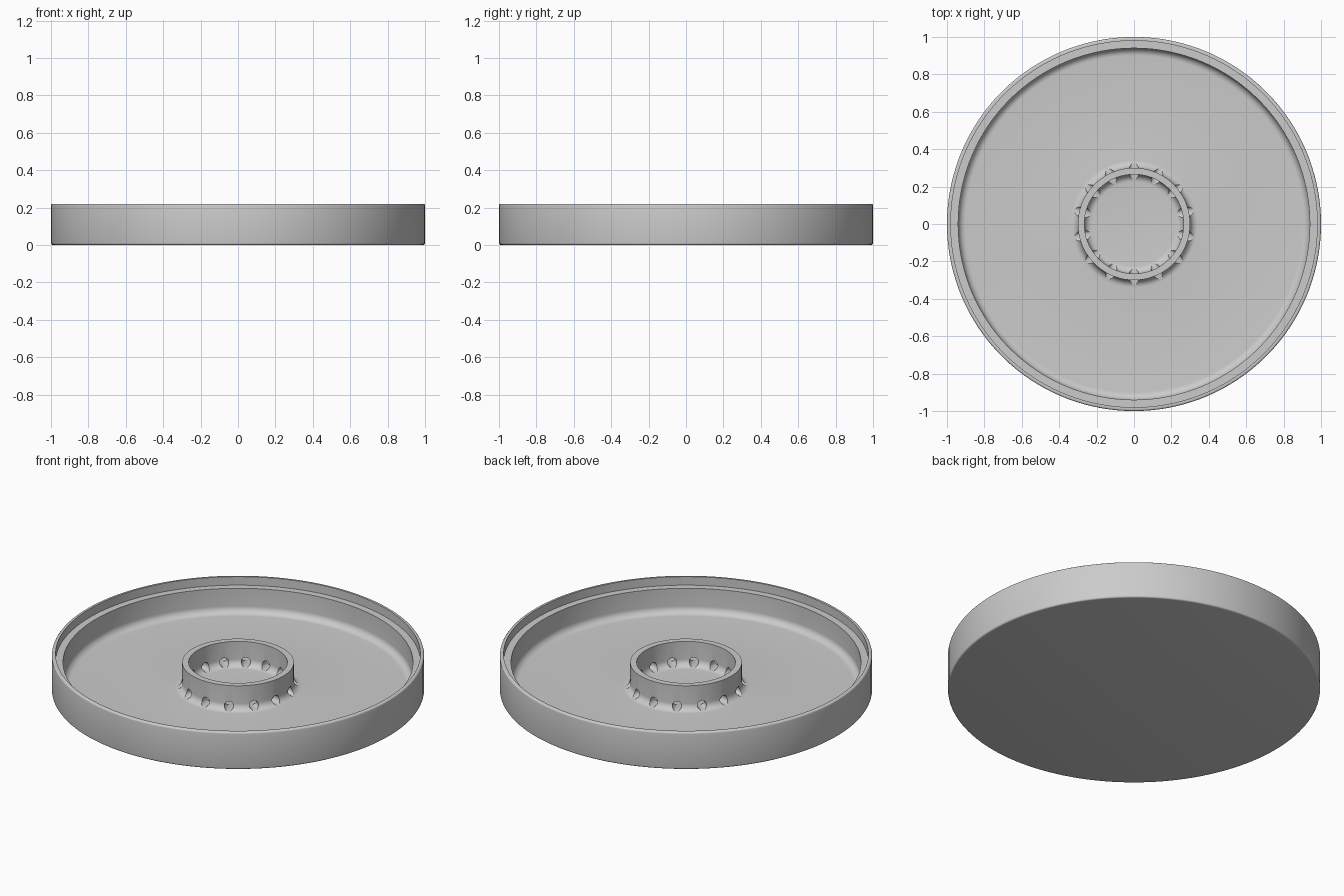
import bpy, bmesh, math
from mathutils import Matrix, Vector

cube = bpy.data.objects.get("Cube")
if cube:
    bpy.data.objects.remove(cube, do_unlink=True)

SEGMENTS = 140
HEIGHT, LEDGE, FLOOR = 0.22, 0.17, 0.025
FILLET, EDGE = 0.04, 0.01
RING_OUT, RING_IN, WALL_IN, RIM_IN = 0.30, 0.265, 0.94, 0.98
HOLES = 14

grey = bpy.data.materials.new("plain grey")
grey.use_nodes = True
colour = (0.6, 0.6, 0.6, 1)
grey.diffuse_color = colour
grey.node_tree.nodes["Principled BSDF"].inputs["Base Color"].default_value = colour


def arc(r, z, radius, start, end, steps=8):
    """Points on a circular arc in the radius/height plane."""
    angles = [math.radians(start + (end - start) * i / steps) for i in range(steps + 1)]
    return [(r + radius * math.cos(a), z + radius * math.sin(a)) for a in angles]


def mesh_object(name, bm):
    mesh = bpy.data.meshes.new(name)
    bm.to_mesh(mesh)
    bm.free()
    mesh.materials.append(grey)
    obj = bpy.data.objects.new(name, mesh)
    bpy.context.collection.objects.link(obj)
    return obj


# Dish cross-section, from the underside centre round to the floor centre
low = FLOOR + FILLET
profile = [(0, 0)]
profile += arc(1 - EDGE, EDGE, EDGE, -90, 0, 4)
profile += arc(1 - EDGE, HEIGHT - EDGE, EDGE, 0, 90, 4)
profile += [(RIM_IN, HEIGHT), (RIM_IN, LEDGE), (WALL_IN, LEDGE)]
profile += arc(WALL_IN - FILLET, low, FILLET, 0, -90)
profile += arc(RING_OUT + FILLET, low, FILLET, 270, 180)
profile += [(RING_OUT, LEDGE), (RING_IN, LEDGE)]
profile += arc(RING_IN - FILLET, low, FILLET, 0, -90)
profile += [(0, FLOOR)]

# Lathe the dish with its rim, ledge, floor and central ring
bm = bmesh.new()
verts = [bm.verts.new((r, 0, z)) for r, z in profile]
edges = [bm.edges.new(pair) for pair in zip(verts, verts[1:])]
bmesh.ops.spin(bm, geom=verts + edges, cent=(0, 0, 0), axis=(0, 0, 1),
               angle=math.tau, steps=SEGMENTS)
bmesh.ops.remove_doubles(bm, verts=bm.verts[:], dist=1e-5)
bmesh.ops.recalc_face_normals(bm, faces=bm.faces[:])
dish = mesh_object("dish", bm)

# Round drain holes pierced radially through the base of the ring
bm = bmesh.new()
for i in range(HOLES):
    turn = Matrix.Rotation(math.tau * i / HOLES + math.pi / 2, 4, "Z")
    place = Matrix.Translation(Vector((0.285, 0, 0.0515)))
    bmesh.ops.create_cone(bm, cap_ends=True, segments=32, radius1=0.025, radius2=0.025,
                          depth=0.16, matrix=turn @ place @ Matrix.Rotation(math.pi / 2, 4, "Y"))
cutter = mesh_object("drain_hole_cutter", bm)
cutter.hide_render = True

cut = dish.modifiers.new("drain_holes", "BOOLEAN")
cut.operation = "DIFFERENCE"
cut.solver = "EXACT"
cut.object = cutter

bpy.ops.object.select_all(action="DESELECT")
dish.select_set(True)
bpy.context.view_layer.objects.active = dish
bpy.ops.object.modifier_apply(modifier=cut.name)
bpy.data.objects.remove(cutter, do_unlink=True)
bpy.ops.object.shade_smooth_by_angle(angle=math.radians(30))
